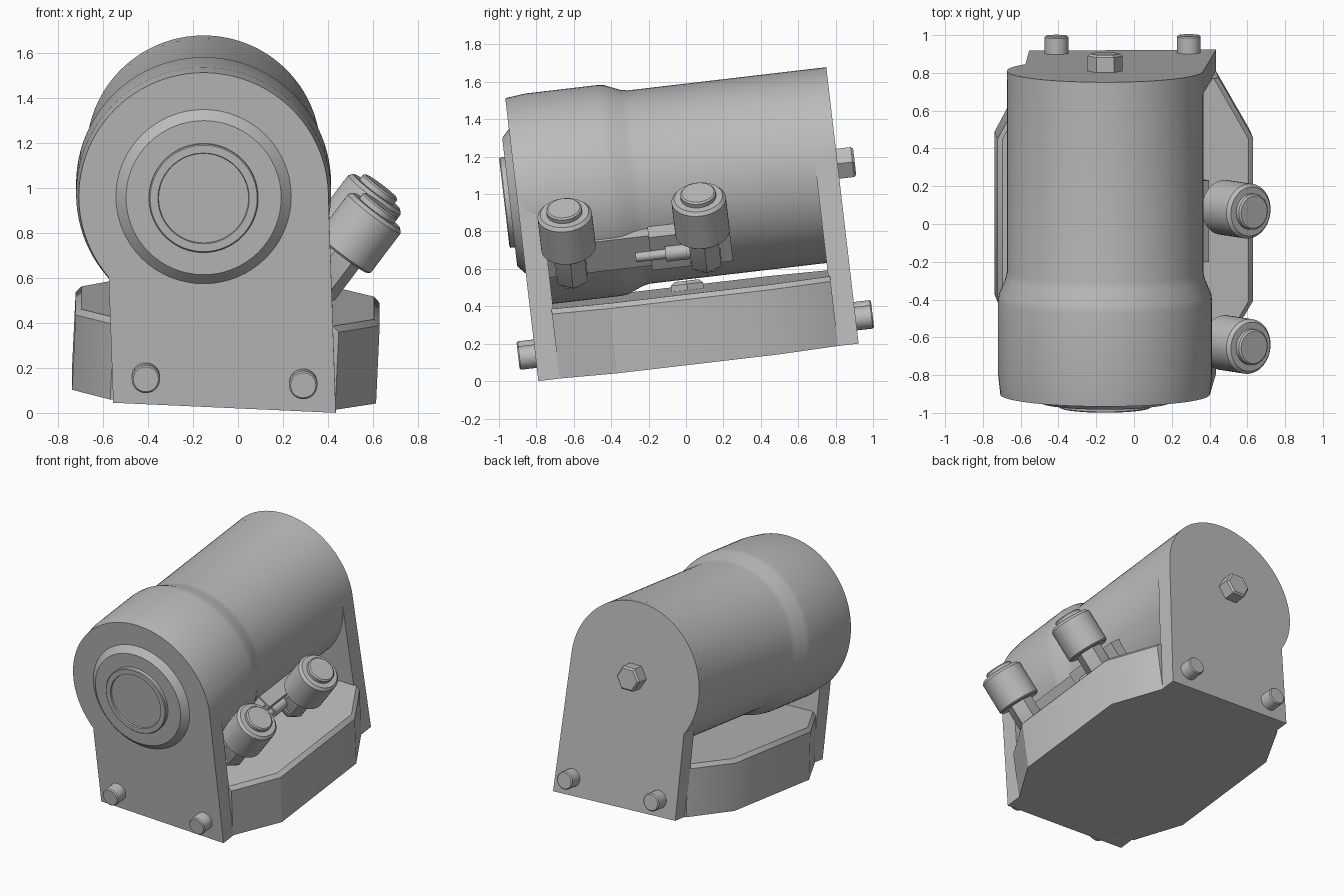
import bpy, bmesh, math
from mathutils import Matrix, Vector

if "Cube" in bpy.data.objects:
    bpy.data.objects.remove(bpy.data.objects["Cube"], do_unlink=True)

grey = bpy.data.materials.new("cast_grey")
grey.use_nodes = True
grey.diffuse_color = (0.5, 0.5, 0.5, 1)
grey.node_tree.nodes["Principled BSDF"].inputs["Base Color"].default_value = (0.5, 0.5, 0.5, 1)

TILT = Matrix.Rotation(math.radians(6.67), 4, 'X')   # whole unit leans nose down
BORE_X, BORE_Z = -0.153, 1.06                        # bore axis, runs along y
FRONT, BACK = -0.784, 0.94


def finish(name, bm):
    bmesh.ops.recalc_face_normals(bm, faces=bm.faces)
    mesh = bpy.data.meshes.new(name)
    bm.to_mesh(mesh)
    bm.free()
    mesh.materials.append(grey)
    obj = bpy.data.objects.new(name, mesh)
    obj.matrix_world = TILT
    bpy.context.collection.objects.link(obj)
    bpy.ops.object.select_all(action='DESELECT')
    obj.select_set(True)
    bpy.context.view_layer.objects.active = obj
    bpy.ops.object.shade_smooth_by_angle(angle=math.radians(30))
    return obj


def loft(name, loops):
    """Skin equal-length loops of points and cap both ends."""
    bm = bmesh.new()
    rings = [[bm.verts.new(p) for p in loop] for loop in loops]
    n = len(rings[0])
    for a, b in zip(rings, rings[1:]):
        for i in range(n):
            j = (i + 1) % n
            bm.faces.new((a[i], a[j], b[j], b[i]))
    bm.faces.new(rings[0])
    bm.faces.new(rings[-1])
    return finish(name, bm)


def turned(name, origin, axis, profile, sides=48, phase=0.0):
    """Solid of revolution from (height, radius) pairs along an axis."""
    quat = Vector(axis).to_track_quat('Z', 'Y')
    loops = []
    for h, r in profile:
        loop = []
        for i in range(sides):
            a = math.tau * i / sides + phase
            loop.append(Vector(origin) + quat @ Vector((r * math.cos(a), r * math.sin(a), h)))
        loops.append(loop)
    return loft(name, loops)


# Barrel with the wider bell at the front
turned("barrel", (BORE_X, 0, BORE_Z), (0, 1, 0),
       [(FRONT + 0.001, 0.555), (-0.675, 0.567), (-0.29, 0.567), (-0.25, 0.562),
        (-0.17, 0.528), (-0.13, 0.52), (0.9, 0.52)], 96)


# End plates: round top, tangent right side, notched left side
def end_plate(name, y0, y1, radius):
    left, right = Vector((-0.555, 0.137)), Vector((0.435, 0.092))
    d = right - Vector((BORE_X, BORE_Z))
    start = math.atan2(d.y, d.x) + math.acos(radius / d.length)
    end = math.pi + math.acos(0.422 / radius)
    outline = [left, right]
    for i in range(57):
        a = start + (end - start) * i / 56
        outline.append(Vector((BORE_X + radius * math.cos(a), BORE_Z + radius * math.sin(a))))
    loft(name, [[(p.x, y, p.y) for p in outline] for y in (y0, y1)])


end_plate("front_plate", FRONT, -0.66, 0.555)
end_plate("back_plate", 0.82, BACK, 0.52)

# Eight-sided base block with a chamfered top rim
corners = [(0.44, -0.67), (0.622, -0.36), (0.622, 0.51), (0.44, 0.83),
           (-0.56, 0.83), (-0.73, 0.51), (-0.73, -0.36), (-0.56, -0.67)]


def block_ring(base, slope, inset, lean):
    ring = []
    for x, y in corners:
        x += lean - math.copysign(inset, x)
        ring.append((x, y, base - slope * x))
    return ring


loft("base_block", [block_ring(0.112, 0.0455, 0, -0.008),
                    block_ring(0.455, 0.035, 0, 0.008),
                    block_ring(0.482, 0.035, 0.025, 0.008)])

# Drain plug on the base
turned("base_plug", (-0.06, 0.065, 0.45), (0, 0, 1),
       [(0, 0.1), (0.065, 0.1), (0.083, 0.075)], 6)

# Front boss and bearing cover with a shallow recess
turned("front_boss", (BORE_X, FRONT, BORE_Z), (0, -1, 0),
       [(-0.02, 0.39), (0, 0.39), (0.041, 0.345)], 64)
turned("front_cover", (BORE_X, FRONT, BORE_Z), (0, -1, 0),
       [(0, 0.243), (0.065, 0.243), (0.07, 0.238), (0.07, 0.203), (0.06, 0.2)], 64)

# Foot bolts at both ends
for end, y, way in (("front", FRONT, -1), ("back", BACK, 1)):
    for side, x, z in (("right", -0.41, 0.253), ("left", 0.29, 0.226)):
        turned(f"{end}_bolt_{side}", (x, y, z), (0, way, 0),
               [(-0.02, 0.063), (0.085, 0.063), (0.092, 0.056)], 32)

# Hexagonal plug on the back plate
turned("back_plug", (BORE_X, BACK, BORE_Z), (0, 1, 0),
       [(-0.02, 0.093), (0.08, 0.093), (0.092, 0.08)], 6)

# Side pads on the barrel that carry the valves
OUT, UP = Vector((0.8, 0, -0.6)), Vector((0.6, 0, 0.8))
BORE = Vector((BORE_X, 0, BORE_Z))


def pad(name, y0, y1, reach, half):
    loops = []
    for y in (y0, y1):
        loops.append([BORE + OUT * r + UP * t + Vector((0, y, 0))
                      for r, t in ((0.42, -half), (reach, -half), (reach, half), (0.42, half))])
    loft(name, loops)


pad("long_pad", -0.67, 0.1, 0.575, 0.1)
pad("rear_pad", -0.11, 0.325, 0.605, 0.11)

# Two valves: hexagonal stem, round body, raised cap
for label, y in (("front", -0.541), ("rear", 0.18)):
    top = (0.617, y, 0.969)
    turned(f"{label}_valve_stem", top, UP, [(-0.45, 0.08), (-0.43, 0.092), (-0.2, 0.092)],
           6, math.pi / 6)
    turned(f"{label}_valve_body", top, UP,
           [(-0.246, 0.135), (-0.236, 0.146), (-0.018, 0.146), (0, 0.13)])
    turned(f"{label}_valve_cap", top, UP, [(-0.02, 0.095), (0.024, 0.095), (0.032, 0.086)])
    # Hexagonal union between the stem and the pad
    union = BORE + OUT * 0.5 + UP * -0.02 + Vector((0, y, 0))
    turned(f"{label}_valve_union", union, OUT, [(0, 0.085), (0.2, 0.085)], 6)

# Small link pin between the valves
pin = BORE + OUT * 0.62 + Vector((0, -0.19, 0))
turned("link_pin", pin, (0, 1, 0), [(0, 0.026), (0.35, 0.026)], 24)
turned("link_collar", pin, (0, 1, 0), [(0.16, 0.042), (0.3, 0.042)], 24)
